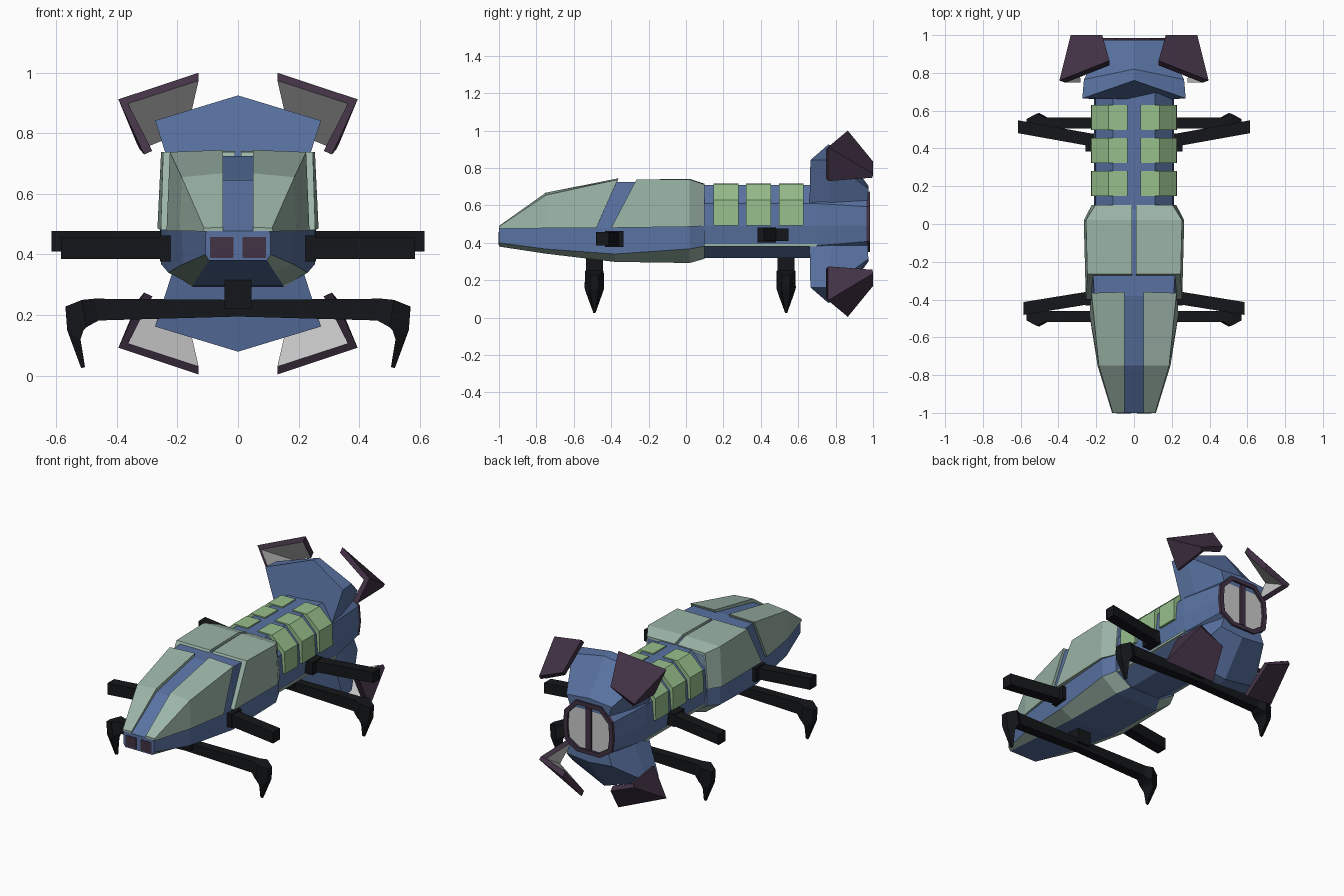
import bpy, bmesh
from mathutils import Vector

if "Cube" in bpy.data.objects:
    bpy.data.objects.remove(bpy.data.objects["Cube"])


def material(name, rgb):
    m = bpy.data.materials.new(name)
    m.diffuse_color = (*rgb, 1)
    m.use_nodes = True
    m.node_tree.nodes["Principled BSDF"].inputs["Base Color"].default_value = m.diffuse_color
    return m


BLUE = material("blue", (0.10, 0.17, 0.36))
SAGE = material("sage", (0.33, 0.46, 0.39))
GREEN = material("green", (0.31, 0.52, 0.26))
PURPLE = material("purple", (0.055, 0.032, 0.06))
BLACK = material("black", (0.007, 0.008, 0.010))
GREY = material("grey", (0.6, 0.6, 0.6))


def loft(name, rings, mats, sides={}, end=0, mirror=False, flip=False):
    """Bridge equal rings of points and cap both ends; sides maps edge -> material slot."""
    me = bpy.data.meshes.new(name)
    bm = bmesh.new()
    rows = [[bm.verts.new((x, y, 1.004 - z if flip else z)) for x, y, z in r] for r in rings]
    n = len(rows[0])
    for a, b in zip(rows, rows[1:]):
        for i in range(n):
            j = (i + 1) % n
            bm.faces.new((a[i], a[j], b[j], b[i])).material_index = sides.get(i, 0)
    bm.faces.new(rows[0])
    bm.faces.new(rows[-1]).material_index = end
    bmesh.ops.recalc_face_normals(bm, faces=bm.faces)
    bm.to_mesh(me)
    bm.free()
    for m in mats:
        me.materials.append(m)
    ob = bpy.data.objects.new(name, me)
    bpy.context.collection.objects.link(ob)
    if mirror:
        ob.modifiers.new("mirror", 'MIRROR').use_mirror_merge = False
    return ob


def box(name, x, y, z, mat, mirror=False):
    rings = [[(x[0], v, z[0]), (x[1], v, z[0]), (x[1], v, z[1]), (x[0], v, z[1])] for v in y]
    return loft(name, rings, [mat], mirror=mirror)


def symmetric(half, y, scale=1):
    """Full ring from a right-hand half profile of (x, z), top to bottom."""
    pts = half + [(-x, z) for x, z in reversed(half)]
    return [(x * scale, y, 0.512 + (z - 0.512) * scale) for x, z in pts]


# front hull: y, top x/z, shoulder z, side x, chine z, bottom x/z
stations = [(-1.0, .100, .478, .470, .108, .400, .095, .380),
            (-.75, .165, .645, .480, .184, .367, .120, .342),
            (-.38, .210, .725, .480, .230, .340, .150, .298),
            (.02, .235, .725, .480, .254, .368, .150, .292),
            (.10, .200, .700, .480, .218, .382, .110, .315)]
loft("front_hull",
     [symmetric([(xt, zt), (xs, zs), (xs, zc), (xb, zb)], y)
      for y, xt, zt, zs, xs, zc, xb, zb in stations],
     [BLUE, SAGE], sides={2: 1, 4: 1})

# armour plates on the front hull
loft("front_armour_plate", [
    [(.05, -1, .490), (.112, -1, .487), (.116, -1, .476), (.05, -1, .476)],
    [(.05, -.75, .668), (.186, -.75, .655), (.193, -.75, .478), (.05, -.75, .478)],
    [(.05, -.36, .745), (.225, -.365, .738), (.236, -.48, .478), (.05, -.48, .478)]],
    [SAGE], mirror=True)
loft("rear_armour_plate", [
    [(.01, -.265, .738), (.247, -.265, .738), (.255, -.40, .480), (.01, -.40, .480)],
    [(.01, .02, .742), (.254, .02, .738), (.266, .02, .486), (.01, .02, .486)],
    [(.01, .10, .715), (.205, .10, .712), (.224, .10, .490), (.01, .10, .490)]],
    [SAGE], mirror=True)

# nose lights
box("nose_light", (.015, .092), (-1.003, -.98), (.388, .458), PURPLE, True)

# rear hull and tail exhaust
section = [(.11, .708), (.203, .610), (.213, .490), (.200, .385), (.10, .318)]
loft("rear_hull", [symmetric(section, .08), symmetric(section, .70),
                   symmetric(section, .965, .83)], [BLUE])
loft("exhaust_ring", [symmetric(section, .955, .83), symmetric(section, .985, .83),
                      symmetric(section, .985, .70), symmetric(section, .972, .70)],
     [PURPLE, GREY], end=1)
box("exhaust_bar", (-.018, .018), (.96, .983), (.380, .645), PURPLE)
box("hull_trim", (.19, .207), (.10, .70), (.380, .394), SAGE, True)

# ribs over the rear hull
rib = [(.035, .716), (.135, .715), (.224, .630), (.228, .492), (.19, .492), (.035, .66)]
for i, y in enumerate((.148, .322, .497)):
    loft(f"back_rib_{i + 1}", [[(x, v, z) for x, z in rib] for v in (y, y + .132)],
         [GREEN], mirror=True)

# tail fins and their angled shells, above and below
outer_front = [(.130, .865, 1.00), (.395, .76, .912), (.310, .76, .73)]
outer_back = [(.168, 1.0, .835), (.335, 1.0, .768), (.325, .997, .748)]
inward = [(0, -.025, -.026), (-.032, -.012, -.014), (-.027, -.012, .012)]


def shell_ring(outer):
    inner = [tuple(Vector(p) + Vector(d)) for p, d in zip(outer, inward)]
    return outer + inner[::-1]


for label, flip in (("upper", False), ("lower", True)):
    loft(f"{label}_tail_fin", [
        [(-.19, .66, .58), (-.274, .665, .842), (0, .76, .925), (.274, .665, .842), (.19, .66, .58)],
        [(-.17, .78, .58), (-.265, .765, .842), (0, .82, .915), (.265, .765, .842), (.17, .78, .58)],
        [(-.12, .97, .58), (-.16, .975, .69), (0, .975, .705), (.16, .975, .69), (.12, .97, .58)]],
        [BLUE], flip=flip)
    loft(f"{label}_tail_shell", [shell_ring(outer_front), shell_ring(outer_back)],
         [PURPLE, GREY], sides={3: 1, 4: 1}, mirror=True, flip=flip)

# clawed legs: inner x/z and half depth, outer x/z and half depth
claw = [(0, .195, .028, 0, .250, .028), (.460, .182, .030, .475, .254, .030),
        (.500, .160, .052, .515, .250, .050), (.510, .150, .050, .570, .228, .020),
        (.520, .120, .040, .564, .150, .022), (.505, .028, .006, .518, .025, .006)]
for label, y in (("front", -.49), ("rear", .535)):
    loft(f"{label}_claw_leg",
         [[(xi, y - h, zi), (xi, y + h, zi), (xo, y + k, zo), (xo, y - k, zo)]
          for xi, zi, h, xo, zo, k in claw], [BLACK], mirror=True)
    box(f"{label}_leg_mount", (-.045, .045), (y - .045, y + .045), (.22, .345), BLACK)

# side arms: base y, tip y, tip x, bottom z, top z
for label, yb, yt, xt, z0, z1 in (("front", -.38, -.447, .584, .385, .457),
                                  ("rear", .435, .515, .615, .410, .477)):
    loft(f"{label}_side_arm",
         [[(x, y - .034, z0), (x, y + .034, z0), (x, y + .034, z1), (x, y - .034, z1)]
          for x, y in ((.17, yb), (xt, yt))], [BLACK], mirror=True)
    box(f"{label}_arm_socket", (.16, .258), (yb - .052, yb + .045), (z0 - .008, z1 + .006), BLACK, True)
